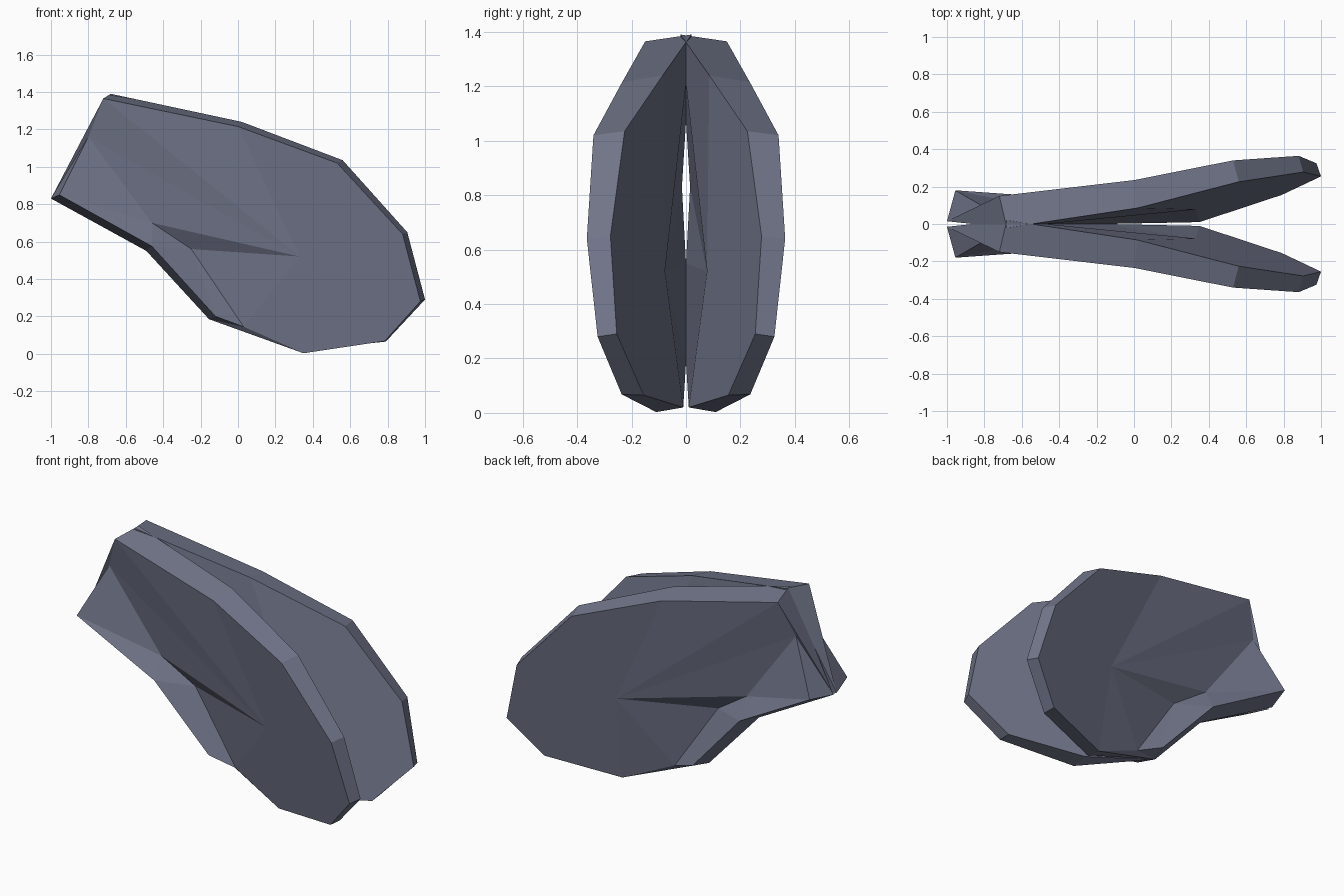
import bpy
import bmesh
from mathutils import Vector

default_cube = bpy.data.objects.get("Cube")
if default_cube:
    bpy.data.objects.remove(default_cube, do_unlink=True)

slate = bpy.data.materials.new("slate_blue")
slate.use_nodes = True
slate.diffuse_color = (0.17, 0.185, 0.26, 1)
slate.node_tree.nodes["Principled BSDF"].inputs["Base Color"].default_value = slate.diffuse_color


def outer_plane(x, z):
    """Point on the tilted outside face of the blade."""
    return Vector((x, 0.265 * x + 0.18 * z + 0.016, z))


def inner_plane(x, z):
    """Point on the tilted inside face of the blade."""
    return Vector((x, 0.315 * x + 0.147 * z - 0.103, z))


# Rounded blade edge, from the top round to the bottom: outside and inside rims
outer_rim = [Vector((-0.72, 0.15, 1.365))]
outer_rim += [outer_plane(x, z) for x, z in (
    (0, 1.215), (0.53, 1.02), (0.88, 0.64), (0.975, 0.28), (0.785, 0.068), (0.35, 0.003))]
inner_rim = [Vector((-0.68, -0.02, 1.39))]
inner_rim += [inner_plane(x, z) for x, z in (
    (0.02, 1.24), (0.56, 1.035), (0.905, 0.65), (1, 0.29), (0.79, 0.065), (0.35, 0.02))]

# Flared neck: underside edge, and the crease where it meets the blade
outer_neck = [Vector(p) for p in ((-0.12, 0.11, 0.2), (-0.46, 0.145, 0.575), (-0.955, 0.18, 0.85))]
inner_neck = [Vector(p) for p in ((-0.155, 0, 0.185), (-0.49, 0, 0.55), (-1, 0.015, 0.83))]
crease = [Vector(p) for p in (
    (0.03, 0.065, 0.145), (-0.25, 0.05, 0.56), (-0.46, 0.078, 0.7), (-0.8, 0.09, 1.16))]
outer_centre = outer_plane(0.33, 0.52)
inner_centre = inner_plane(0.33, 0.52)

bm = bmesh.new()


def add(points):
    return [bm.verts.new(p) for p in points]


def face(*verts):
    bm.faces.new(verts)


def fan(centre, ring):
    for i, vert in enumerate(ring):
        face(centre, vert, ring[(i + 1) % len(ring)])


def band(first, second):
    for i in range(len(first) - 1):
        face(first[i], first[i + 1], second[i + 1], second[i])


outer_rim, inner_rim, outer_neck, inner_neck, crease = map(
    add, (outer_rim, inner_rim, outer_neck, inner_neck, crease))
outer_centre, inner_centre = add((outer_centre, inner_centre))
top, bottom = outer_rim[0], outer_rim[-1]
foot, bend, shoulder, brow = crease
heel, elbow, tip = outer_neck
end = inner_neck[-1]

# Blade sides and edges
fan(outer_centre, outer_rim + crease)
fan(inner_centre, inner_rim + inner_neck)
band(outer_rim, inner_rim)
band(outer_neck, inner_neck)
face(bottom, foot, inner_neck[0])
face(bottom, inner_neck[0], inner_rim[-1])
face(foot, heel, inner_neck[0])

# Neck sides
face(foot, bend, heel)
face(heel, bend, elbow)
face(bend, shoulder, elbow)
face(elbow, shoulder, tip)
face(shoulder, brow, tip)

# Neck end
face(end, tip, brow)
face(end, brow, top)
face(end, top, inner_rim[0])

bmesh.ops.recalc_face_normals(bm, faces=bm.faces)
mesh = bpy.data.meshes.new("split_blade")
bm.to_mesh(mesh)
bm.free()
mesh.materials.append(slate)
blade = bpy.data.objects.new("split_blade", mesh)
bpy.context.collection.objects.link(blade)

# Matching blade on the other side
mirror = blade.modifiers.new("opposite_blade", "MIRROR")
mirror.use_axis = (False, True, False)
mirror.use_mirror_merge = False
